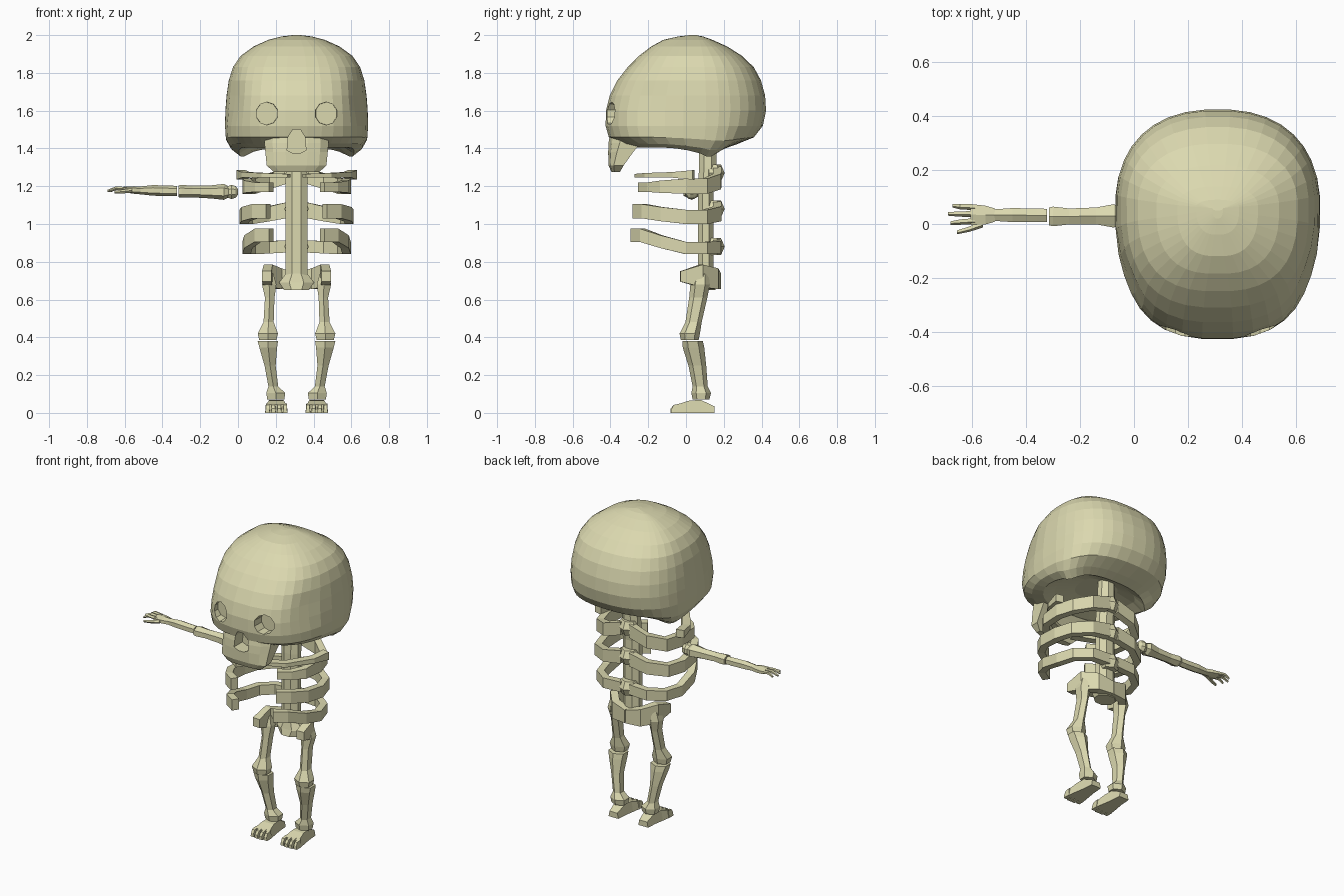
import bpy, bmesh, math
from mathutils import Vector

CX = 0.31                                   # body centre line
bone = bpy.data.materials.new("bone")
bone.diffuse_color = (0.71, 0.69, 0.43, 1)


def skin(name, rings):
    """Closed flat-shaded solid lofted through equal-length rings of points."""
    bm = bmesh.new()
    loops = [[bm.verts.new(p) for p in r] for r in rings]
    n = len(loops[0])
    for a, b in zip(loops, loops[1:]):
        for i in range(n):
            j = (i + 1) % n
            bm.faces.new((a[i], a[j], b[j], b[i]))
    bm.faces.new(loops[0])
    bm.faces.new(loops[-1])
    bmesh.ops.recalc_face_normals(bm, faces=bm.faces)
    me = bpy.data.meshes.new(name)
    bm.to_mesh(me)
    bm.free()
    me.materials.append(bone)
    ob = bpy.data.objects.new(name, me)
    bpy.context.collection.objects.link(ob)
    return ob


def ring(c, a, b, n=6, axis='Z'):
    """Polygon of half sizes a, b around c, square to the axis."""
    pts = []
    for i in range(n):
        t = 2 * math.pi * (i + 0.5) / n
        u, v = a * math.cos(t), b * math.sin(t)
        off = {'Z': (u, v, 0), 'X': (0, u, v), 'Y': (u, 0, v)}[axis]
        pts.append(Vector(c) + Vector(off))
    return pts


def limb(name, stations, n=6, axis='Z'):
    """Stations: x, y, z, half size a, half size b."""
    return skin(name, [ring(s[:3], s[3], s[4], n, axis) for s in stations])


def band(name, path, thick):
    """Flat strap along a path of (x, y, z low, z high)."""
    rings = []
    for i, (x, y, lo, hi) in enumerate(path):
        p, q = path[max(i - 1, 0)], path[min(i + 1, len(path) - 1)]
        d = Vector((q[0] - p[0], q[1] - p[1])).normalized() * thick / 2
        ox, oy = -d.y, d.x
        rings.append([(x + ox, y + oy, lo), (x + ox, y + oy, hi),
                      (x - ox, y - oy, hi), (x - ox, y - oy, lo)])
    return skin(name, rings)


def cut(target, cutter):
    cutter.hide_render = True
    m = target.modifiers.new("cut", 'BOOLEAN')
    m.operation, m.solver, m.object = 'DIFFERENCE', 'EXACT', cutter
    bpy.context.view_layer.objects.active = target
    bpy.ops.object.modifier_apply(modifier=m.name)


# cranium: z, half width, front y, back y, drop of the lower side corners
def skull_ring(z, w, yf, yb, drop=0, n=36):
    cy = 0.06
    pts = []
    for i in range(n):
        t = 2 * math.pi * (i + 0.5) / n
        c, s = math.cos(t), math.sin(t)
        e = 2 / (2.6 if s < 0 else 2.35)
        y = (yb - cy) if s > 0 else (cy - yf)
        dip = drop * math.exp(-((s - .35) / .4) ** 2)
        # hollow temples
        temple = 1 - .07 * math.exp(-((s + .5) / .25) ** 2 - ((z - 1.66) / .12) ** 2)
        pts.append((CX + w * temple * math.copysign(abs(c) ** e, c),
                    cy + y * math.copysign(abs(s) ** e, s), z - dip))
    return pts


cranium = skin("cranium", [skull_ring(*r) for r in (
    (1.44, .12, -.10, .12), (1.42, .24, -.20, .17, .01), (1.405, .305, -.26, .21, .05),
    (1.425, .35, -.34, .27, .035), (1.46, .375, -.41, .36, .02), (1.52, .38, -.427, .408),
    (1.60, .378, -.425, .425), (1.68, .372, -.405, .42), (1.76, .36, -.365, .398),
    (1.83, .338, -.31, .36), (1.89, .297, -.25, .298), (1.94, .228, -.185, .218),
    (1.975, .15, -.12, .14), (1.993, .08, -.04, .09), (2.0, .02, .02, .05))])

# upper jaw: z, half width, front y, back y
jaw_rings = []
for z, w, yf, yb in ((1.275, .12, -.395, -.35), (1.31, .158, -.41, -.33),
                     (1.38, .165, -.412, -.28), (1.43, .17, -.41, -.24), (1.49, .16, -.40, -.24)):
    k = (yb - yf) * .35
    jaw_rings.append([(CX + u * w, y, z) for u, y in (
        (-1, yb), (-1, yf + k), (-.75, yf + k * .3), (-.35, yf),
        (.35, yf), (.75, yf + k * .3), (1, yf + k), (1, yb))])
upper_jaw = skin("upper_jaw", jaw_rings)

# nose and eye hollows
nose = skin("nose_cutter", [[(CX + x, y, z) for x, z in (
    (-.05, 1.39), (-.045, 1.46), (-.02, 1.50), (.02, 1.50), (.045, 1.46), (.05, 1.39),
    (.02, 1.375), (-.02, 1.375))] for y in (-.5, -.325)])
cut(cranium, nose)
cut(upper_jaw, nose)
bpy.data.objects.remove(nose)
for s in (-1, 1):
    x = CX + s * .157
    eye = limb("eye_cutter", [(x, -.5, 1.585, .062, .062),
                              (x, -.345, 1.585, .058, .06)], 10, 'Y')
    cut(cranium, eye)
    bpy.data.objects.remove(eye)

# spine with thicker vertebrae
limb("spine", [(CX, .105, .68, .064, .045), (CX, .105, 1.18, .064, .045),
               (CX, .115, 1.30, .06, .05), (CX, .115, 1.45, .05, .05)], 8)
for z in (.88, 1.08, 1.27):
    limb("vertebra", [(CX, .14, z - .045, .05, .045), (CX, .15, z, .075, .055),
                      (CX, .14, z + .045, .05, .045)], 6)

# ribs: low and high edge at back, side and front
RIBS = (("upper_rib", (1.22, 1.305), (1.16, 1.24), (1.17, 1.22), -.235, .265),
        ("middle_rib", (1.035, 1.12), (1.00, 1.075), (1.03, 1.105), -.265, .28),
        ("lower_rib", (.85, .915), (.84, .905), (.905, .975), -.275, .265))
for name, back, side, front, yf, w in RIBS:
    mid = [a * .4 + b * .6 for a, b in zip(back, side)]
    for s in (-1, 1):
        band(name, [(CX + s * .03, .165, *back), (CX + s * .15, .165, *mid),
                    (CX + s * (w - .03), .10, *side), (CX + s * w, 0, *side),
                    (CX + s * (w - .01), -.13, *[(a + b) / 2 for a, b in zip(side, front)]),
                    (CX + s * (w - .06), yf + .045, *front),
                    (CX + s * (w - .13), yf, *front)], .045)

for s in (-1, 1):
    # collar bone
    band("collar_bone", [(CX + s * .04, -.25, 1.245, 1.265), (CX + s * .17, -.20, 1.245, 1.27),
                         (CX + s * .27, -.06, 1.245, 1.275), (CX + s * .295, .04, 1.235, 1.285)], .05)

    # pelvis half
    band("pelvis", [(CX, .16, .655, .74), (CX + s * .09, .15, .655, .765),
                    (CX + s * .15, .08, .665, .785), (CX + s * .158, -.03, .695, .75)], .05)

    # leg
    def leg(name, st, n=6):
        limb(name, [(CX + s * a, *r) for a, *r in st], n)
    leg("thigh", [(.145, .08, .74, .024, .038), (.145, .075, .68, .044, .052), (.142, .065, .61, .029, .048),
                  (.148, .04, .48, .031, .043), (.152, .02, .42, .062, .054), (.152, .02, .385, .052, .047)])
    leg("shin", [(.152, .035, .38, .062, .054), (.15, .04, .345, .054, .057), (.14, .06, .25, .034, .047),
                 (.123, .075, .14, .03, .04), (.11, .08, .105, .058, .052), (.11, .08, .07, .052, .044)])

    # foot wedge and toes
    fx = CX + s * .107
    skin("foot", [[(fx - a, y, 0), (fx + a, y, 0), (fx + b, y, h), (fx - b, y, h)]
                  for y, a, b, h in ((.15, .035, .028, .035), (.08, .04, .035, .068),
                                     (.02, .05, .04, .066), (-.045, .06, .052, .045))])
    for i in range(4):
        tx = fx + (i - 1.5) * .031
        skin("toe", [[(tx - .013, y, 0), (tx + .013, y, 0), (tx + .009, y, h), (tx - .009, y, h)]
                     for y, h in ((-.03, .05), (-.065, .042), (-.085 + abs(i - 1.5) * .006, .022))])

# sacrum
limb("sacrum", [(CX, .10, .65, .07, .06), (CX, .11, .69, .10, .06), (CX, .11, .74, .06, .05)], 8)

# single outstretched arm
limb("shoulder_ball", [(.0, .03, 1.17, .014, .016), (-.012, .03, 1.17, .03, .033),
                       (-.035, .03, 1.17, .038, .041), (-.06, .03, 1.17, .028, .03)], 8, 'X')
limb("upper_arm", [(-.05, .03, 1.17, .036, .03), (-.075, .03, 1.17, .05, .042), (-.14, .03, 1.17, .036, .035),
                   (-.24, .028, 1.172, .034, .031), (-.30, .028, 1.173, .042, .034),
                   (-.315, .028, 1.173, .038, .031)], 6, 'X')
limb("forearm", [(-.323, .032, 1.175, .028, .027), (-.36, .032, 1.175, .029, .028),
                 (-.45, .033, 1.178, .03, .028), (-.525, .033, 1.178, .024, .02)], 6, 'X')
limb("palm", [(-.515, .033, 1.178, .028, .02), (-.55, .033, 1.18, .04, .02),
              (-.605, .035, 1.183, .045, .015)], 6, 'X')
for y0, y1, tip in ((.063, .068, -.672), (.038, .038, -.69), (.012, .004, -.68)):
    limb("finger", [(-.59, y0, 1.185, .012, .011), (-.645, (y0 + y1) / 2, 1.19, .011, .010),
                    (tip, y1, 1.175, .007, .007)], 5, 'X')
limb("thumb", [(-.56, .0, 1.178, .013, .012), (-.61, -.018, 1.172, .011, .011),
               (-.655, -.03, 1.168, .008, .008)], 5, 'X')
